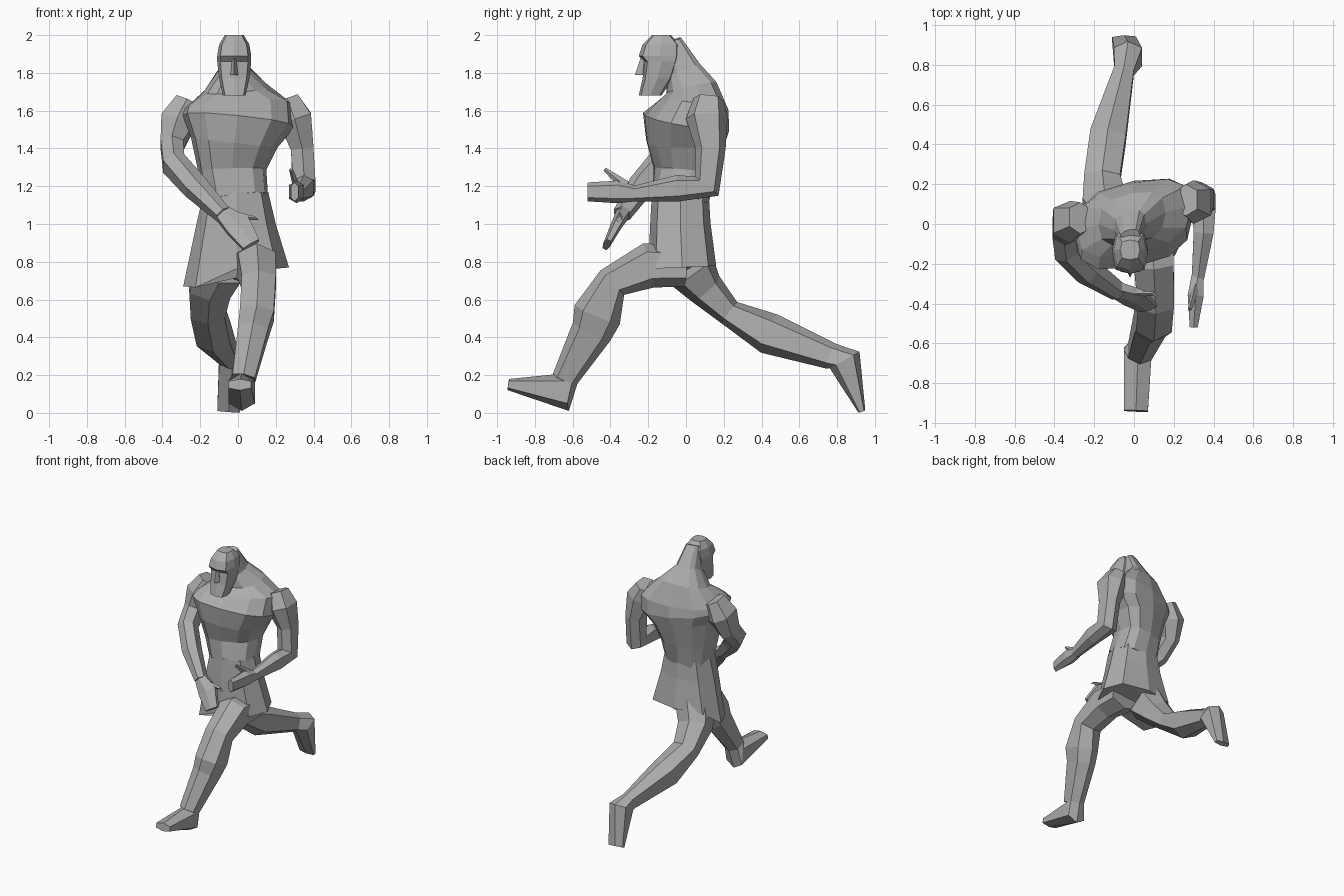
import bpy
import bmesh
import math
from mathutils import Vector

default_cube = bpy.data.objects.get("Cube")
if default_cube:
    bpy.data.objects.remove(default_cube, do_unlink=True)

# One plain stone colour for the whole figure
stone = bpy.data.materials.new("stone_grey")
stone.use_nodes = True
stone.diffuse_color = (.42, .42, .42, 1)
shader = stone.node_tree.nodes["Principled BSDF"]
shader.inputs["Base Color"].default_value = stone.diffuse_color

RIGHTWARD = Vector((1, 0, 0))
UPRIGHT = Vector((0, 0, 1))


def soften(value, squareness):
    """Push a unit circle coordinate outward to make a boxier outline."""
    return math.copysign(abs(value) ** squareness, value)


def section_outline(sides, squareness):
    """Return the unit outline of a section, reaching full width on both axes."""
    angles = [math.tau * step / sides for step in range(sides)]
    outline = [(soften(math.cos(angle), squareness), soften(math.sin(angle), squareness))
               for angle in angles]
    widest = max(across for along, across in outline)
    return [(along, across / widest) for along, across in outline]


def loft(name, joints, sides=6, squareness=.75, axis=None, adjust=None):
    """Skin a faceted tube through joints of (x, y, z, half depth, half width)."""
    centres = [Vector(joint[:3]) for joint in joints]
    outline = section_outline(sides, squareness)
    bm = bmesh.new()
    rings = []
    for index, (centre, joint) in enumerate(zip(centres, joints)):
        half_depth, half_width = joint[3:]
        previous_centre = centres[max(index - 1, 0)]
        next_centre = centres[min(index + 1, len(centres) - 1)]
        tangent = axis or (next_centre - previous_centre).normalized()
        depth_direction = tangent.cross(RIGHTWARD).normalized()
        width_direction = depth_direction.cross(tangent)
        ring = []
        for along, across in outline:
            point = (centre + depth_direction * half_depth * along
                     + width_direction * half_width * across)
            if adjust:
                adjust(point)
            ring.append(bm.verts.new(point))
        rings.append(ring)
    for lower, upper in zip(rings, rings[1:]):
        for i in range(sides):
            j = (i + 1) % sides
            bm.faces.new((lower[i], lower[j], upper[j], upper[i]))
    for end_ring in (rings[0], rings[-1]):
        bm.faces.new(end_ring)
    bmesh.ops.recalc_face_normals(bm, faces=bm.faces)
    mesh = bpy.data.meshes.new(name)
    bm.to_mesh(mesh)
    bm.free()
    mesh.materials.append(stone)
    part = bpy.data.objects.new(name, mesh)
    bpy.context.collection.objects.link(part)


def twist_shoulders(point):
    """Swing the left shoulder back and the right shoulder forward."""
    if point.z > 1.2:
        point.y += point.x * .2


def drop_hem_corner(point):
    """Let the hem hang lower at the right front corner."""
    if point.z < .9 and point.x < -.1 and point.y < .05:
        point.z -= .1


# Torso rising from the waist through the shoulders into the thick neck
loft("torso", [
    (-.01, -.03, 1.13, .15, .17),
    (-.03, 0, 1.28, .16, .18),
    (-.02, 0, 1.43, .2, .23),
    (0, 0, 1.54, .22, .3),
    (0, .03, 1.62, .18, .29),
    (-.01, .03, 1.72, .13, .17),
    (-.02, -.01, 1.82, .09, .08),
    (-.02, -.07, 1.97, .05, .05),
], sides=12, adjust=twist_shoulders)

# Flared tunic skirt
loft("tunic_skirt", [
    (-.01, -.03, 1.17, .15, .17),
    (-.01, -.03, 1, .16, .21),
    (-.01, -.02, .77, .18, .28),
], sides=8, adjust=drop_hem_corner)

# Head with a block beard, brow ledge and flat crown
loft("head", [
    (-.02, -.19, 1.68, .06, .06),
    (-.02, -.15, 1.77, .08, .08),
    (-.02, -.13, 1.86, .09, .09),
    (-.02, -.14, 1.89, .11, .09),
    (-.02, -.13, 1.95, .1, .08),
    (-.02, -.13, 2, .05, .05),
], sides=8, squareness=.6, axis=UPRIGHT)
loft("nose", [
    (-.02, -.22, 1.88, .02, .01),
    (-.02, -.23, 1.79, .04, .02),
], sides=4, axis=UPRIGHT)

# Left arm, bent with the forearm level and the hand held on edge
loft("left_arm", [
    (.26, .12, 1.66, .08, .06),
    (.3, .11, 1.56, .11, .09),
    (.34, .13, 1.4, .08, .06),
    (.35, .11, 1.2, .08, .06),
    (.35, -.04, 1.19, .07, .05),
    (.32, -.28, 1.16, .04, .03),
])
loft("left_hand", [
    (.32, -.26, 1.16, .04, .03),
    (.31, -.36, 1.17, .06, .04),
    (.3, -.52, 1.17, .05, .02),
])
loft("left_thumb", [
    (.31, -.32, 1.2, .03, .02),
    (.28, -.43, 1.29, .01, .01),
], sides=4)

# Right arm, swung forward across the body
loft("right_arm", [
    (-.27, .03, 1.65, .08, .06),
    (-.32, .01, 1.54, .11, .09),
    (-.35, -.03, 1.42, .09, .06),
    (-.34, -.13, 1.32, .08, .06),
    (-.23, -.24, 1.2, .07, .06),
    (-.08, -.34, 1.05, .05, .04),
])
loft("right_hand", [
    (-.09, -.33, 1.06, .04, .04),
    (0, -.37, .99, .03, .07),
    (.07, -.42, .89, .02, .05),
])
loft("right_thumb", [
    (-.03, -.35, 1.05, .02, .03),
    (.1, -.35, 1.03, .01, .01),
    (.11, -.36, 1.02, .01, .01),
], sides=4, axis=RIGHTWARD + UPRIGHT)

# Left leg, striding forward on the heel
loft("left_leg", [
    (.08, -.01, .78, .11, .12),
    (.1, -.2, .78, .12, .1),
    (.11, -.39, .69, .09, .09),
    (.1, -.47, .52, .13, .09),
    (.08, -.5, .43, .11, .08),
    (.03, -.64, .18, .07, .06),
    (.02, -.63, .11, .1, .07),
    (.01, -.94, .15, .03, .06),
])

# Right leg, kicked back with the foot hanging down
loft("right_leg", [
    (-.1, .02, .77, .14, .12),
    (-.15, .1, .66, .1, .11),
    (-.16, .23, .53, .07, .09),
    (-.13, .44, .42, .11, .09),
    (-.05, .77, .3, .07, .05),
    (-.03, .84, .28, .09, .07),
    (-.05, .93, .01, .02, .06),
])
